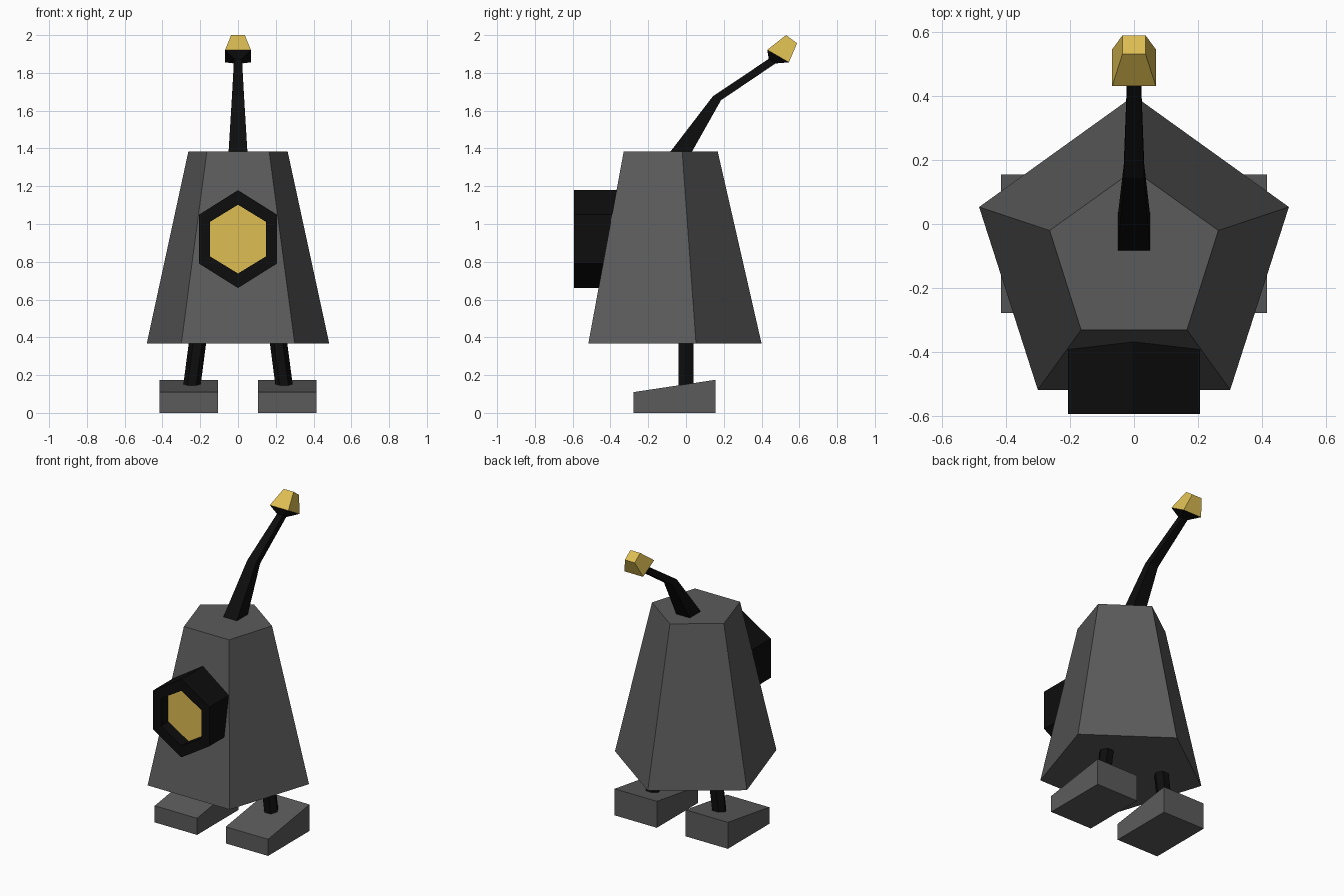
import bpy
import bmesh
import math

cube = bpy.data.objects.get("Cube")
if cube:
    bpy.data.objects.remove(cube, do_unlink=True)


def make_material(name, rgb):
    mat = bpy.data.materials.new(name)
    mat.use_nodes = True
    mat.diffuse_color = (*rgb, 1)
    bsdf = next(n for n in mat.node_tree.nodes if n.type == 'BSDF_PRINCIPLED')
    bsdf.inputs["Base Color"].default_value = (*rgb, 1)
    return mat


GREY = make_material("dark grey", (0.105, 0.105, 0.105))
BLACK = make_material("black", (0.004, 0.004, 0.004))
YELLOW = make_material("yellow", (0.72, 0.51, 0.085))


def loft(name, rings, mat, cap_start=True, cap_end=True):
    """Skin a series of equally sized rings of points with flat faces."""
    bm = bmesh.new()
    loops = [[bm.verts.new(p) for p in ring] for ring in rings]
    n = len(loops[0])
    for a, b in zip(loops, loops[1:]):
        for i in range(n):
            j = (i + 1) % n
            bm.faces.new((a[i], a[j], b[j], b[i]))
    if cap_start:
        bm.faces.new(loops[0])
    if cap_end:
        bm.faces.new(loops[-1])
    bmesh.ops.recalc_face_normals(bm, faces=bm.faces)
    mesh = bpy.data.meshes.new(name)
    bm.to_mesh(mesh)
    bm.free()
    mesh.materials.append(mat)
    obj = bpy.data.objects.new(name, mesh)
    bpy.context.collection.objects.link(obj)
    return obj


def pentagon(back, side_x, side_y, front_x, front_y, z):
    return [(0, back, z), (side_x, side_y, z), (front_x, front_y, z),
            (-front_x, front_y, z), (-side_x, side_y, z)]


def eye_hexagon(rx, rz, y):
    angles = [math.radians(90 + 60 * i) for i in range(6)]
    return [(rx * math.cos(a), y, 0.92 + rz * math.sin(a)) for a in angles]


def leg_hexagon(x, z, r):
    angles = [math.radians(60 * i) for i in range(6)]
    return [(x + r * math.cos(a), r * math.sin(a), z) for a in angles]


def stalk_section(half, upper, lower):
    """Rectangle across x between two (y, z) points."""
    return [(-half, *upper), (half, *upper), (half, *lower), (-half, *lower)]


# Tapered five-sided body
loft("body", [pentagon(0.40, 0.483, 0.053, 0.30, -0.517, 0.367),
              pentagon(0.168, 0.263, -0.02, 0.165, -0.33, 1.383)], GREY)

# Eye housing with a recessed opening, and the lens at its bottom
loft("eye_housing", [eye_hexagon(0.238, 0.259, -0.30),
                     eye_hexagon(0.238, 0.259, -0.592),
                     eye_hexagon(0.172, 0.182, -0.592),
                     eye_hexagon(0.172, 0.182, -0.512)], BLACK)
loft("eye_lens", [eye_hexagon(0.172, 0.182, -0.512),
                  eye_hexagon(0.172, 0.182, -0.517)], YELLOW)

# Bent antenna, flaring into the seat of the lamp
plate = stalk_section(0.068, (0.43, 1.922), (0.545, 1.856))
loft("antenna", [stalk_section(0.05, (-0.085, 1.38), (0.03, 1.38)),
                 stalk_section(0.032, (0.143, 1.677), (0.185, 1.655)),
                 stalk_section(0.021, (0.438, 1.874), (0.474, 1.85)),
                 plate], BLACK, cap_end=False)
loft("antenna_lamp", [plate, stalk_section(0.036, (0.53, 2.0), (0.588, 1.957))],
     YELLOW, cap_start=False)

# Legs and wedge-shaped feet
for side, s in (("left", 1), ("right", -1)):
    loft(side + "_leg", [leg_hexagon(s * 0.25, 0.10, 0.046),
                         leg_hexagon(s * 0.212, 0.39, 0.046)], BLACK)
    wedge = [(-0.278, 0), (0.155, 0), (0.155, 0.175), (-0.278, 0.11)]
    loft(side + "_foot", [[(s * x, y, z) for y, z in wedge]
                          for x in (0.105, 0.415)], GREY)
